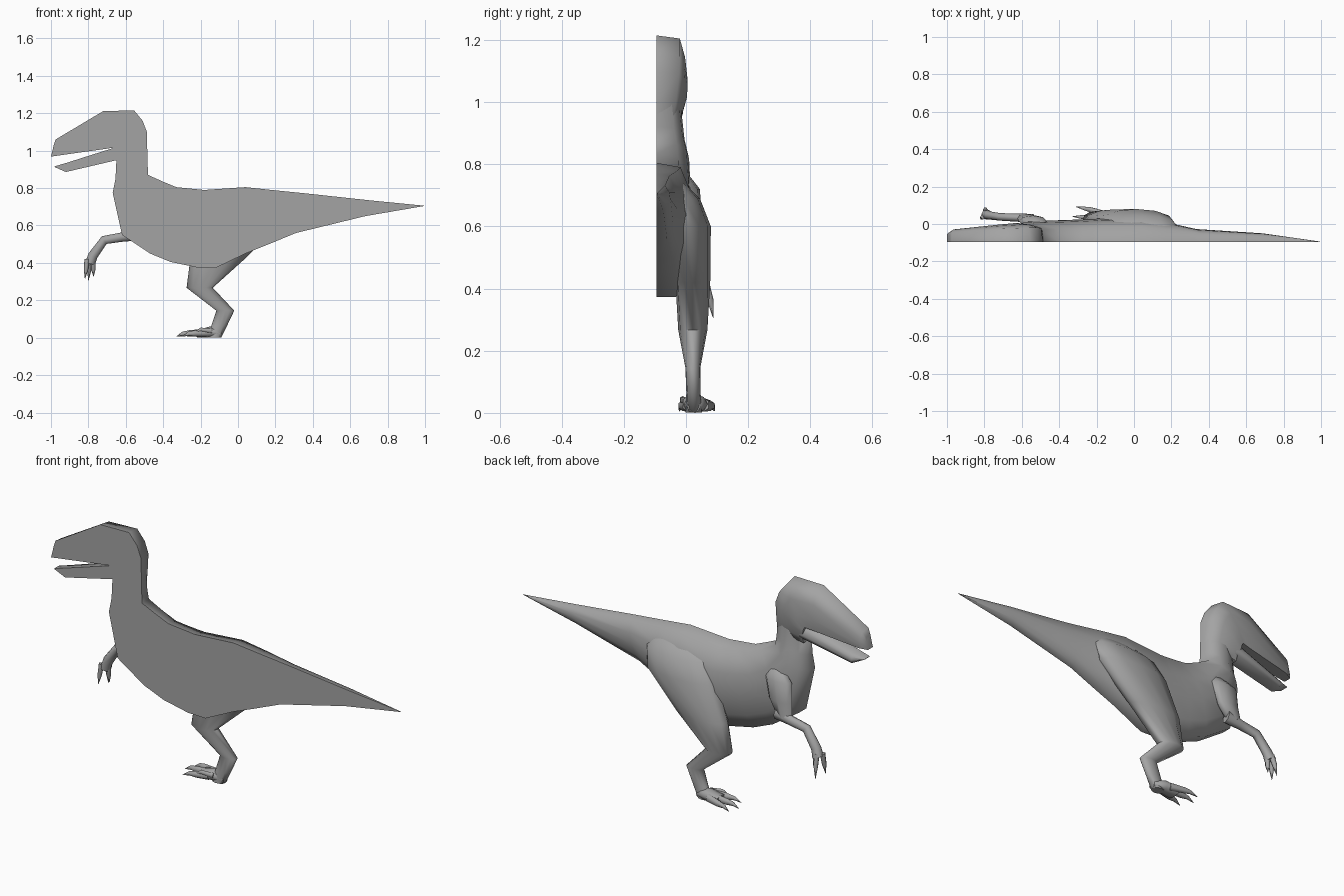
import bpy, bmesh, math
from mathutils import Vector

CUT = -0.095  # flat centre plane of the half body

grey = bpy.data.materials.new("dark_grey")
grey.diffuse_color = (0.37, 0.37, 0.37, 1)


def loft(name, rings):
    """Skin closed rings of equal length and cap both ends."""
    bm = bmesh.new()
    vs = [[bm.verts.new(p) for p in r] for r in rings]
    n = len(rings[0])
    for a, b in zip(vs, vs[1:]):
        for i in range(n):
            j = (i + 1) % n
            bm.faces.new((a[i], a[j], b[j], b[i]))
    bm.faces.new(vs[0])
    bm.faces.new(vs[-1][::-1])
    bmesh.ops.remove_doubles(bm, verts=bm.verts, dist=0.0005)
    bmesh.ops.recalc_face_normals(bm, faces=bm.faces)
    me = bpy.data.meshes.new(name)
    bm.to_mesh(me)
    bm.free()
    me.materials.append(grey)
    ob = bpy.data.objects.new(name, me)
    bpy.context.collection.objects.link(ob)
    bpy.ops.object.select_all(action='DESELECT')
    ob.select_set(True)
    bpy.context.view_layer.objects.active = ob
    bpy.ops.object.shade_smooth_by_angle(angle=math.radians(72))
    return ob


def half_body(name, sections, profile):
    """Sections: top x, top z, bottom x, bottom z, width from the cut plane."""
    rings = []
    for tx, tz, bx, bz, w in sections:
        rings.append([(tx + (bx - tx) * t, CUT + w * f, tz + (bz - tz) * t)
                      for t, f in profile])
    loft(name, rings)


def limb(name, path, n=8, normal=None):
    """Path: x, y, z, radius in the xz plane, radius across y."""
    pts = [Vector(p[:3]) for p in path]
    rings = []
    for i, p in enumerate(path):
        t = (pts[min(i + 1, len(pts) - 1)] - pts[max(i - 1, 0)]).normalized()
        t = Vector(normal) if normal else t
        u = t.cross(Vector((0, 1, 0))).normalized()
        v = t.cross(u)
        rings.append([pts[i] + u * p[3] * math.cos(k * math.tau / n)
                      + v * p[4] * math.sin(k * math.tau / n) for k in range(n)])
    loft(name, rings)


# Tail, torso and neck
half_body("torso_and_tail", [
    (0.995, 0.706, 0.995, 0.704, 0.001),
    (0.70, 0.735, 0.68, 0.65, 0.045),
    (0.36, 0.772, 0.31, 0.56, 0.068),
    (0.18, 0.79, 0.16, 0.498, 0.105),
    (0.04, 0.805, 0.04, 0.45, 0.125),
    (-0.18, 0.79, -0.12, 0.373, 0.126),
    (-0.22, 0.794, -0.22, 0.376, 0.122),
    (-0.27, 0.799, -0.36, 0.405, 0.118),
    (-0.33, 0.805, -0.47, 0.45, 0.115),
    (-0.40, 0.834, -0.62, 0.55, 0.112),
    (-0.48, 0.87, -0.67, 0.775, 0.105),
    (-0.483, 0.92, -0.655, 0.85, 0.090),
    (-0.485, 1.00, -0.65, 0.95, 0.080),
], [(0, 0), (0.04, 0.62), (0.3, 0.92), (0.55, 1), (0.82, 0.8), (1, 0.5), (1, 0)])

# Head with upper jaw
head_profile = [(0, 0), (0.05, 0.75), (0.35, 0.92), (0.7, 1), (1, 0.9), (1, 0)]
half_body("head", [
    (-0.484, 0.96, -0.65, 0.92, 0.072),
    (-0.485, 1.00, -0.65, 0.95, 0.083),
    (-0.487, 1.10, -0.66, 0.98, 0.098),
    (-0.51, 1.16, -0.665, 1.00, 0.100),
    (-0.555, 1.215, -0.672, 1.015, 0.100),
    (-0.72, 1.212, -0.72, 1.008, 0.092),
    (-0.975, 1.06, -0.96, 0.974, 0.066),
    (-0.985, 1.03, -1.00, 0.968, 0.045),
], head_profile)

# Lower jaw
half_body("lower_jaw", [
    (-0.56, 1.03, -0.58, 0.955, 0.078),
    (-0.68, 1.01, -0.65, 0.949, 0.086),
    (-0.92, 0.934, -0.92, 0.886, 0.064),
    (-0.982, 0.916, -0.98, 0.912, 0.044),
], head_profile)

# Thigh, shin and ankle
limb("hind_leg", [
    (0.07, -0.045, 0.76, 0.11, 0.02),
    (0.05, -0.01, 0.69, 0.18, 0.055),
    (0.015, 0.008, 0.60, 0.20, 0.072),
    (-0.11, 0.022, 0.42, 0.145, 0.056),
    (-0.205, 0.022, 0.267, 0.07, 0.047),
    (-0.068, 0.022, 0.145, 0.048, 0.024),
    (-0.10, 0.024, 0.065, 0.042, 0.023),
    (-0.125, 0.025, 0.002, 0.036, 0.026),
], 12, (0, 0, 1))

# Foot pad
limb("foot", [
    (-0.09, 0.025, 0.022, 0.021, 0.022),
    (-0.15, 0.03, 0.030, 0.030, 0.038),
    (-0.22, 0.032, 0.021, 0.020, 0.046),
], 8, (-1, 0, 0))

# Toes and claws
for i, (y0, x1, y1) in enumerate([(0.058, -0.31, 0.092), (0.032, -0.33, 0.04),
                                  (0.005, -0.30, -0.022)]):
    limb(f"toe_{i + 1}", [
        (-0.17, y0, 0.026, 0.022, 0.018),
        (x1 + 0.07, y0 + (y1 - y0) * 0.6, 0.023, 0.017, 0.015),
        (x1 + 0.035, y0 + (y1 - y0) * 0.8, 0.021, 0.011, 0.009),
        (x1, y1, 0.006, 0.001, 0.001)], 6)
limb("raised_claw", [(-0.14, 0.0, 0.036, 0.014, 0.011),
                     (-0.20, -0.012, 0.043, 0.011, 0.009),
                     (-0.235, -0.016, 0.03, 0.001, 0.001)], 6)

# Upper arm, forearm and hand
limb("upper_arm", [
    (-0.515, -0.01, 0.775, 0.03, 0.012),
    (-0.54, 0.015, 0.72, 0.075, 0.030),
    (-0.555, 0.022, 0.62, 0.065, 0.028),
    (-0.585, 0.030, 0.545, 0.040, 0.026)], 8, (0, 0, -1))
limb("forearm", [
    (-0.54, 0.028, 0.555, 0.036, 0.026),
    (-0.62, 0.034, 0.538, 0.025, 0.022),
    (-0.715, 0.038, 0.522, 0.024, 0.020),
    (-0.775, 0.046, 0.44, 0.026, 0.022),
    (-0.79, 0.052, 0.40, 0.027, 0.028)], 8)

# Fingers
for i, (x0, y0, x1, y1, z1) in enumerate([(-0.807, 0.04, -0.818, 0.03, 0.315),
                                          (-0.79, 0.062, -0.80, 0.088, 0.305),
                                          (-0.775, 0.048, -0.772, 0.055, 0.328)]):
    limb(f"finger_{i + 1}", [
        (x0, y0, 0.42, 0.014, 0.014),
        (x0 * 0.5 + x1 * 0.5, y0 * 0.4 + y1 * 0.6, 0.365, 0.012, 0.012),
        (x1, y1, z1, 0.001, 0.001)], 6)
